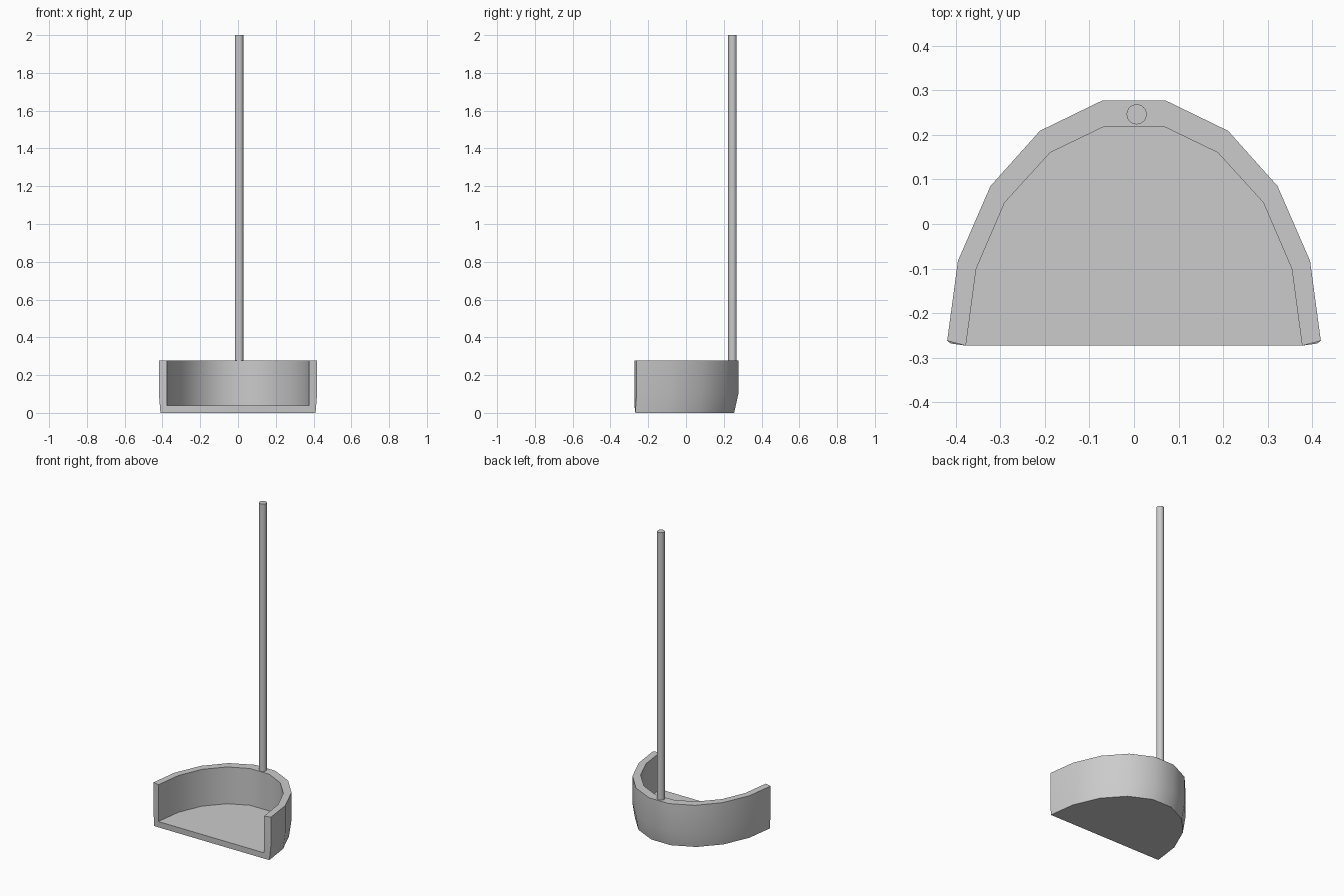
import bpy, bmesh, math

if "Cube" in bpy.data.objects:
    bpy.data.objects.remove(bpy.data.objects["Cube"])


def mirrored(half):
    """Complete a left-half outline with its mirror image."""
    return half + [(-x, y) for x, y in reversed(half)]


def finish(name, bm, angle):
    bmesh.ops.recalc_face_normals(bm, faces=bm.faces)
    mesh = bpy.data.meshes.new(name)
    bm.to_mesh(mesh)
    bm.free()
    obj = bpy.data.objects.new(name, mesh)
    bpy.context.collection.objects.link(obj)
    bpy.ops.object.select_all(action='DESELECT')
    obj.select_set(True)
    bpy.context.view_layer.objects.active = obj
    bpy.ops.object.shade_smooth_by_angle(angle=math.radians(angle))
    return obj


# Plan outlines of the pan wall
outer = mirrored([(-0.419, -0.262), (-0.395, -0.083), (-0.322, 0.085),
                  (-0.211, 0.209), (-0.071, 0.277)])
inner = mirrored([(-0.377, -0.273), (-0.354, -0.101), (-0.290, 0.048),
                  (-0.188, 0.160), (-0.068, 0.218)])
base = [(x * 0.98, -0.268 + (y + 0.262) * 0.97) for x, y in outer]

# Pan: walls, rim and floor, open at the front
bm = bmesh.new()
levels = [(base, 0.0), (outer, 0.10), (outer, 0.277), (inner, 0.277), (inner, 0.04)]
rings = [[bm.verts.new((x, y, z)) for x, y in pts] for pts, z in levels]
for a, b in zip(rings, rings[1:]):
    for i in range(len(a) - 1):
        bm.faces.new((a[i], a[i + 1], b[i + 1], b[i]))
bm.faces.new(rings[0])
bm.faces.new(rings[4])
# Front end faces of both walls and the floor edge
for e in (0, -1):
    bm.faces.new([rings[k][e] for k in (1, 2, 3, 4)])
    bm.faces.new([rings[k][e] for k in (0, 1, 4)])
bm.faces.new((rings[0][0], rings[0][-1], rings[4][-1], rings[4][0]))
finish("dustpan", bm, 40)

# Long upright handle standing on the back rim
bm = bmesh.new()
bmesh.ops.create_cone(bm, cap_ends=True, segments=32, radius1=0.0225,
                      radius2=0.0225, depth=1.74)
bmesh.ops.translate(bm, verts=bm.verts, vec=(0.006, 0.246, 1.13))
finish("handle", bm, 40)
